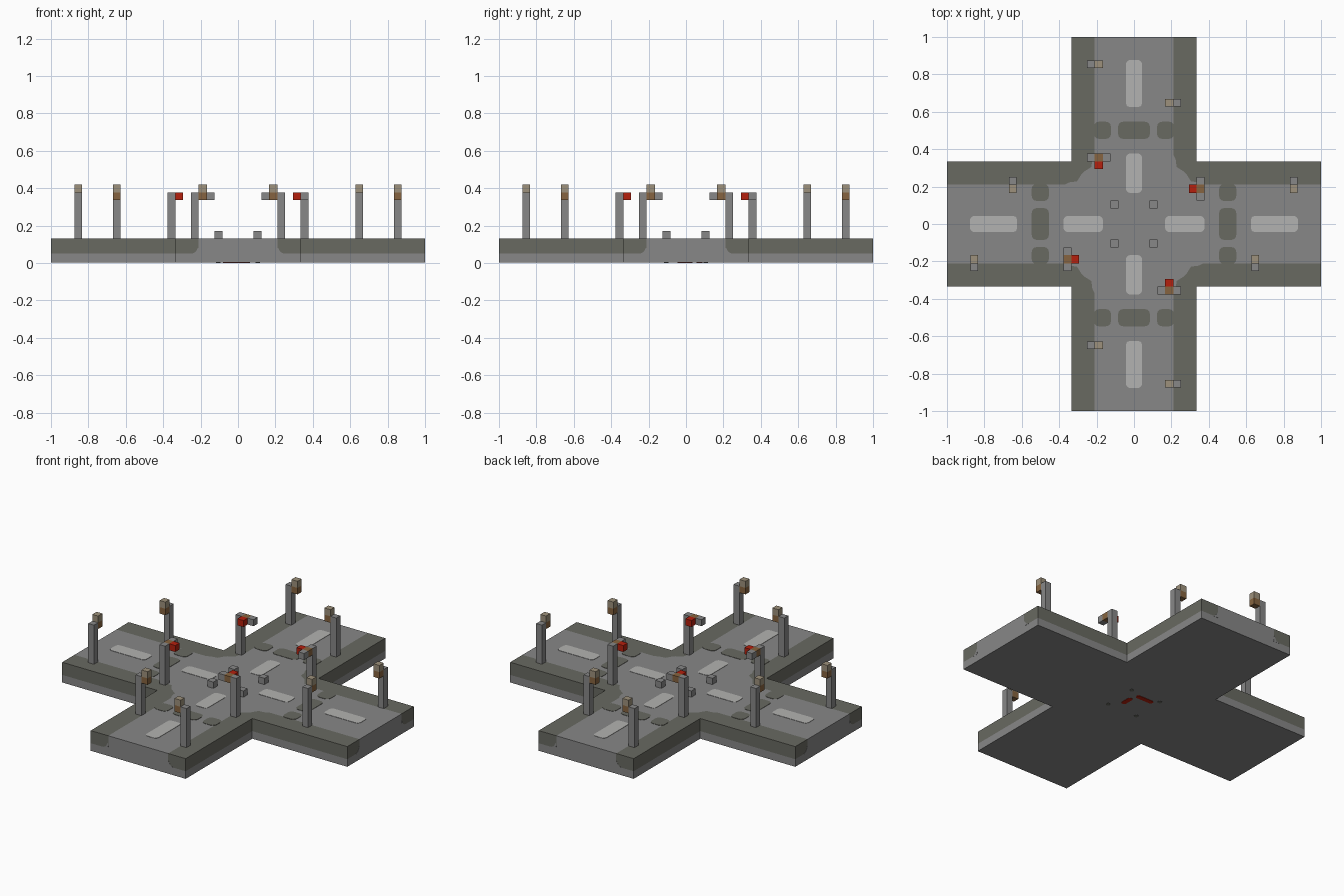
import bpy, bmesh, math

cube = bpy.data.objects.get("Cube")
if cube:
    bpy.data.objects.remove(cube, do_unlink=True)


def material(name, r, g, b):
    m = bpy.data.materials.new(name)
    m.use_nodes = True
    m.diffuse_color = (r, g, b, 1)
    m.node_tree.nodes["Principled BSDF"].inputs["Base Color"].default_value = (r, g, b, 1)
    return m


GREY = material("asphalt grey", .245, .245, .245)
OLIVE = material("pavement olive grey", .14, .143, .12)
WHITE = material("lane paint light grey", .45, .45, .44)
RED = material("signal red", .46, .014, .004)
BEIGE = material("lamp beige", .34, .285, .2)
BROWN = material("lamp brown", .24, .127, .05)

EDGE, KERB, TOP, STEP = .333, .21, .13, .05   # arm half width, road half width, deck top, lower band
POST_TOP, LAMP_TOP, ARM_LOW = .378, .42, .337


def turned(x, y, k):
    """Quarter turns, clockwise from above."""
    for _ in range(k):
        x, y = y, -x
    return x, y


def prism(name, pts, lo, hi, mat, k=0, upright=False):
    """Extrude an outline along z, or along y when upright, then turn it."""
    bm = bmesh.new()
    rings = []
    for h in (lo, hi):
        ring = []
        for a, b in pts:
            x, y, z = (a, h, b) if upright else (a, b, h)
            ring.append(bm.verts.new((*turned(x, y, k), z)))
        rings.append(ring)
    bottom, top = rings
    bm.faces.new(bottom)
    bm.faces.new(top)
    n = len(pts)
    for i in range(n):
        j = (i + 1) % n
        bm.faces.new((bottom[i], bottom[j], top[j], top[i]))
    bmesh.ops.recalc_face_normals(bm, faces=bm.faces[:])
    mesh = bpy.data.meshes.new(name)
    bm.to_mesh(mesh)
    bm.free()
    mesh.materials.append(mat)
    ob = bpy.data.objects.new(name, mesh)
    bpy.context.collection.objects.link(ob)
    return ob


def rect(x0, x1, y0, y1):
    return [(x0, y0), (x1, y0), (x1, y1), (x0, y1)]


def round_rect(x0, x1, y0, y1, r):
    pts = []
    corners = [(x1 - r, y1 - r), (x0 + r, y1 - r), (x0 + r, y0 + r), (x1 - r, y0 + r)]
    for q, (cx, cy) in enumerate(corners):
        for s in range(4):
            a = math.pi / 2 * (q + s / 3)
            pts.append((cx + r * math.cos(a), cy + r * math.sin(a)))
    return pts


# Scalloped kerb line around one inner corner, mirrored over the diagonal
half = [(KERB, 1), (KERB, .37), (.223, .345), (.228, .305), (.27, .278)]
kerb = half + [(y, x) for x, y in reversed(half)]
corner = [(EDGE, 1), (EDGE, EDGE), (1, EDGE)]

# Crossroad body
prism("lower_slab", [turned(x, y, k) for k in range(4) for x, y in corner], .002, STEP, GREY)
prism("road_deck", [turned(x, y, k) for k in range(4) for x, y in kerb], STEP, TOP, GREY)

for k in range(4):
    tag = f"_{k + 1}"
    # Pavement corner and the rounded lower ends of its edge
    prism("pavement" + tag, kerb + corner[::-1], STEP, TOP, OLIVE, k)
    for side, s in (("left", 1), ("right", -1)):
        fillet = [(.208, .048), (.25, .048), (.226, .06), (.213, .085)]
        prism(f"pavement_end_fillet_{side}{tag}", [(s * x, z) for x, z in fillet],
              .998, 1.001, GREY, k, upright=True)

    # Painted lane dashes and crossing blocks
    for part, y0, y1 in (("outer", .625, .877), ("inner", .166, .377)):
        prism(f"lane_dash_{part}{tag}", round_rect(-.043, .043, y0, y1, .022),
              TOP - .002, TOP + .002, WHITE, k)
    for part, x0, x1 in (("middle", -.085, .085), ("left", .123, .215), ("right", -.215, -.123)):
        prism(f"crossing_block_{part}{tag}", round_rect(x0, x1, .455, .547, .027),
              TOP - .002, TOP + .002, OLIVE, k)

    # Street lamps on both sides of the arm
    for part, s, y in (("far", -1, .855), ("near", 1, .647)):
        post = rect(s * .21, s * .251, y - .02, y + .02)
        head = rect(s * .167, s * .21, y - .02, y + .02)
        prism(f"lamp_post_{part}{tag}", post, TOP, POST_TOP, GREY, k)
        prism(f"lamp_base_{part}{tag}", head, ARM_LOW, POST_TOP, BROWN, k)
        prism(f"lamp_head_{part}{tag}", head, POST_TOP, LAMP_TOP, BEIGE, k)

    # Traffic signal beside the crossing
    y0, y1 = .335, .376
    prism("signal_post" + tag, rect(-.251, -.21, y0, y1), TOP, POST_TOP, GREY, k)
    prism("signal_joint" + tag, rect(-.21, -.167, y0, y1), ARM_LOW, POST_TOP, BROWN, k)
    prism("signal_arm_tip" + tag, rect(-.167, -.126, y0, y1), ARM_LOW, POST_TOP, GREY, k)
    prism("signal_light" + tag, rect(-.21, -.167, .293, y0), ARM_LOW, POST_TOP, RED, k)

    # Small block on the junction and the matching mark underneath
    prism("junction_block" + tag, rect(.084, .126, .084, .126), TOP, .17, GREY, k)
    prism("underside_dot" + tag, round_rect(.093, .117, .093, .117, .01), 0, .004, OLIVE, k)

# Red marks underneath
prism("underside_mark_short", round_rect(.033, .063, -.046, .034, .013), 0, .004, RED)
prism("underside_mark_long", round_rect(-.079, .041, .057, .087, .013), 0, .004, RED)
